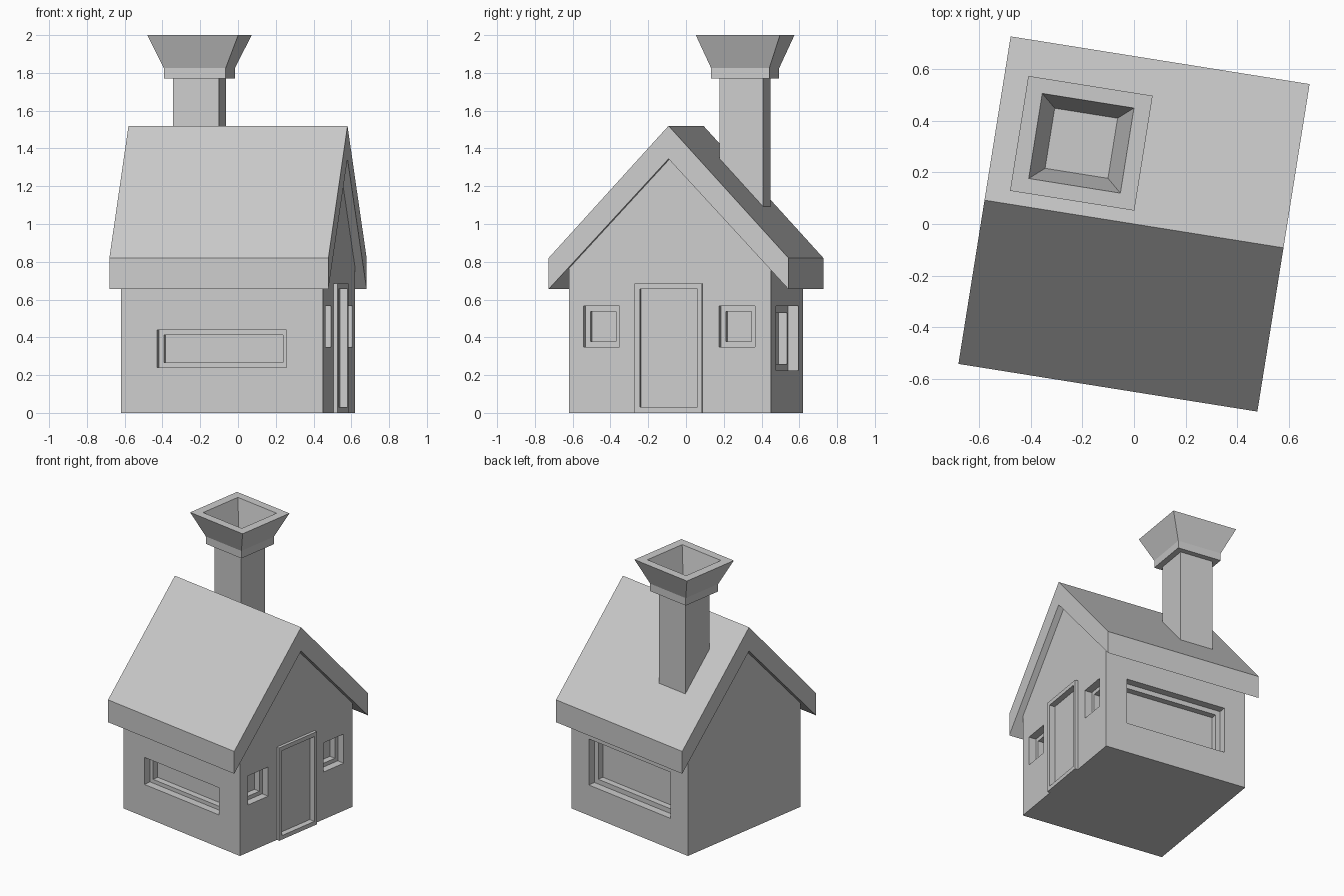
import bpy, bmesh, math

if "Cube" in bpy.data.objects:
    bpy.data.objects.remove(bpy.data.objects["Cube"])

TURN = math.radians(-9.06)   # the whole house is turned slightly about z
H = 0.542                    # half width of the square body


def make(name, bm):
    bmesh.ops.recalc_face_normals(bm, faces=bm.faces)
    me = bpy.data.meshes.new(name)
    bm.to_mesh(me)
    bm.free()
    ob = bpy.data.objects.new(name, me)
    ob.rotation_euler.z = TURN
    bpy.context.collection.objects.link(ob)
    return ob


def box(name, x, y, z):
    bm = bmesh.new()
    bmesh.ops.create_cube(bm, size=1)
    for v in bm.verts:
        for i, (a, b) in enumerate((x, y, z)):
            v.co[i] = b if v.co[i] > 0 else a
    return make(name, bm)


def extrude_x(name, profile, half):
    """Extrude a (y, z) outline along x."""
    bm = bmesh.new()
    face = bm.faces.new([bm.verts.new((-half, y, z)) for y, z in profile])
    new = bmesh.ops.extrude_face_region(bm, geom=[face])["geom"]
    bmesh.ops.translate(bm, vec=(2 * half, 0, 0),
                        verts=[g for g in new if isinstance(g, bmesh.types.BMVert)])
    return make(name, bm)


def rect_loft(name, cx, cy, rings):
    """Skin a stack of (width, depth, z) rectangles, capped at both ends."""
    bm = bmesh.new()
    loops = [[bm.verts.new((cx + sx * w / 2, cy + sy * d / 2, z))
              for sx, sy in ((-1, -1), (1, -1), (1, 1), (-1, 1))] for w, d, z in rings]
    for a, b in zip(loops, loops[1:]):
        for i in range(4):
            j = (i + 1) % 4
            bm.faces.new((a[i], a[j], b[j], b[i]))
    bm.faces.new(loops[0])
    bm.faces.new(loops[-1])
    return make(name, bm)


def cut(ob, cutter):
    cutter.hide_render = True
    cutter.hide_set(True)
    mod = ob.modifiers.new(cutter.name, "BOOLEAN")
    mod.operation = "DIFFERENCE"
    mod.solver = "EXACT"
    mod.object = cutter


# Walls with gable ends (tops tucked inside the roof)
walls = extrude_x("walls", [(-H, 0), (H, 0), (H, 0.82), (0, 1.40), (-H, 0.82)], H)

# Roof slab
extrude_x("roof", [(-0.643, 0.655), (0, 1.345), (0.643, 0.655),
                   (0.643, 0.82), (0, 1.52), (-0.643, 0.82)], 0.587)


# Stepped window recesses
def window(name, side, c, half, z0, z1, margin):
    for step, (m, near, depth) in enumerate(((0, -0.1, 0.055), (margin, 0.03, 0.10))):
        across = (c - half + m, c + half - m)
        up = (z0 + m, z1 - m)
        if side == "right":
            inward = (H - depth, H - near)
            cutter = box(f"{name}_cutter_{step}", inward, across, up)
        else:
            s = -1 if side == "front" else 1
            inward = tuple(sorted((s * (H - depth), s * (H - near))))
            cutter = box(f"{name}_cutter_{step}", across, inward, up)
        cut(walls, cutter)


window("front_window", "front", 0, 0.347, 0.24, 0.44, 0.028)
window("back_window", "back", 0, 0.38, 0.225, 0.565, 0.035)
for s in (-1, 1):
    window(f"gable_window_{s}", "right", 0.363 * s - 0.003, 0.096, 0.35, 0.565, 0.028)

# Door frame standing proud of the gable, with a sunken panel
frame = box("door_frame", (0.49, 0.564), (-0.187, 0.175), (0, 0.685))
opening = box("door_cutter", (0.522, 0.70), (-0.158, 0.151), (0.03, 0.655))
cut(frame, opening)
cut(walls, opening)

# Chimney shaft and flared hollow pot
CX, CY = -0.251, 0.277
rect_loft("chimney_shaft", CX, CY, [(0.247, 0.233, 1.0), (0.247, 0.233, 1.78)])
rect_loft("chimney_pot", CX, CY, [(0.331, 0.312, 1.77), (0.331, 0.312, 1.825),
                                  (0.488, 0.451, 2.0), (0.36, 0.334, 2.0),
                                  (0.247, 0.236, 1.785)])
